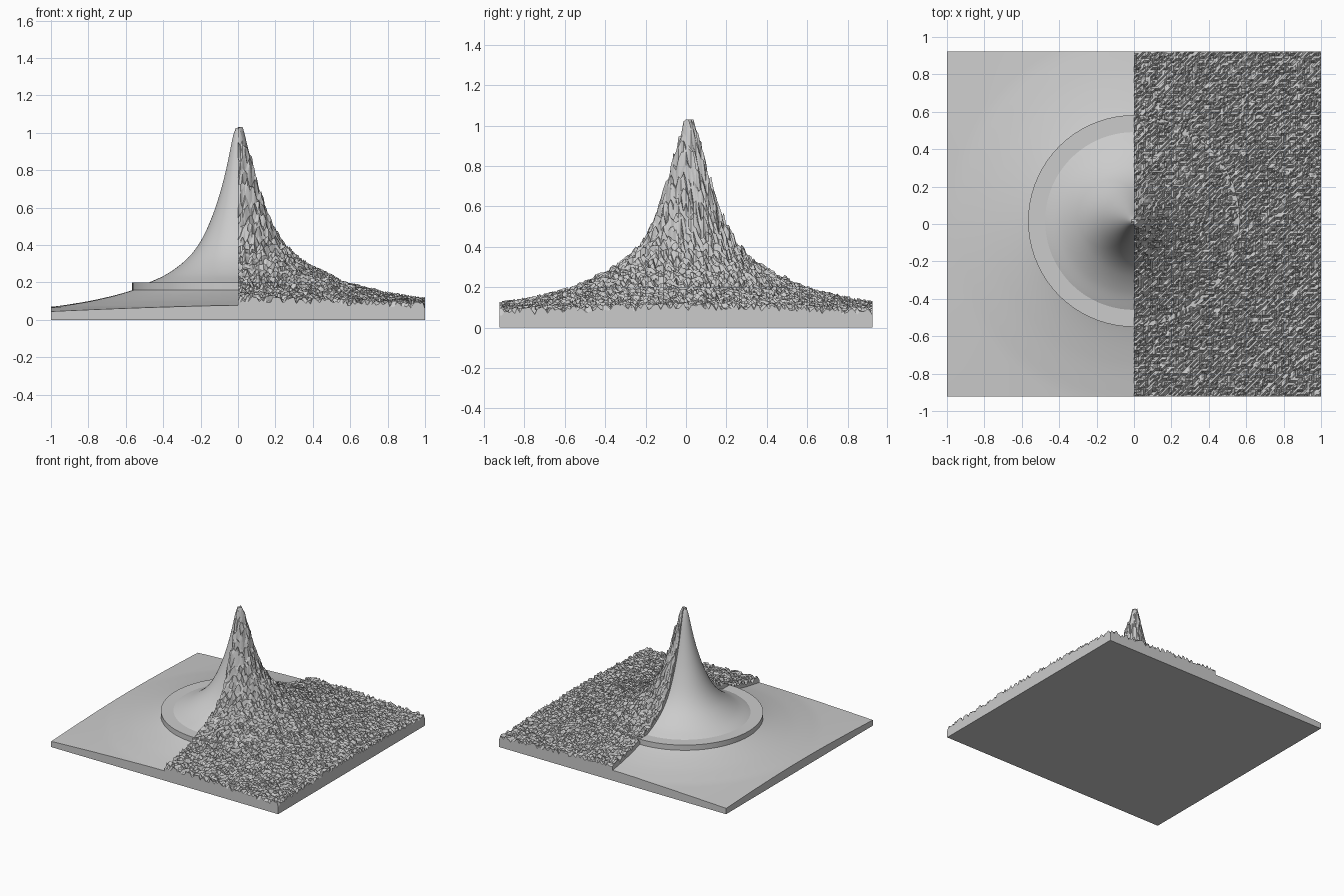
import bpy, bmesh, math, random
from mathutils import Vector

if "Cube" in bpy.data.objects:
    bpy.data.objects.remove(bpy.data.objects["Cube"])

random.seed(4)
HALF_Y = 0.923
CENTRE_Y = 0.016
STEP = 0.0125

# Height of the peak against distance from its axis
PROFILE = [(0, 1.03), (0.02, 1.01), (0.06, 0.82), (0.09, 0.70), (0.13, 0.575),
           (0.18, 0.457), (0.23, 0.375), (0.29, 0.31), (0.38, 0.245), (0.475, 0.2),
           (0.57, 0.157), (0.75, 0.11), (0.92, 0.08), (1.0, 0.07), (1.4, 0.043)]


def slope_at(i):
    a, b = PROFILE[max(i - 1, 0)], PROFILE[min(i + 1, len(PROFILE) - 1)]
    return (b[1] - a[1]) / (b[0] - a[0])


def profile(r):
    """Smooth cubic curve through the profile: returns height and slope."""
    i = 0
    while i < len(PROFILE) - 2 and r > PROFILE[i + 1][0]:
        i += 1
    (r0, z0), (r1, z1) = PROFILE[i], PROFILE[i + 1]
    h = r1 - r0
    t = (r - r0) / h
    m0, m1 = slope_at(i) * h, slope_at(i + 1) * h
    z = ((2*t**3 - 3*t**2 + 1) * z0 + (t**3 - 2*t**2 + t) * m0
         + (3*t**2 - 2*t**3) * z1 + (t**3 - t**2) * m1)
    return z, (z1 - z0) / h


def smooth_height(x, y):
    return profile(math.hypot(x, y - CENTRE_Y))[0]


def rough_height(x, y):
    r = math.hypot(x, y - CENTRE_Y)
    z, slope = profile(r)
    fade = min(1, r / 0.08)
    return min(z + fade * random.uniform(0.012, 0.05) * (1 + 0.4 * abs(slope)), 1.03)


stone = bpy.data.materials.new("grey stone")
stone.use_nodes = True
stone.diffuse_color = (0.6, 0.6, 0.6, 1)
stone.node_tree.nodes["Principled BSDF"].inputs["Base Color"].default_value = (0.6, 0.6, 0.6, 1)


def finish(bm, name):
    bmesh.ops.recalc_face_normals(bm, faces=bm.faces)
    mesh = bpy.data.meshes.new(name)
    bm.to_mesh(mesh)
    bm.free()
    mesh.materials.append(stone)
    obj = bpy.data.objects.new(name, mesh)
    bpy.context.collection.objects.link(obj)
    return obj


def terrain(name, x_start, height):
    """Solid block, one unit wide, whose top follows a height rule."""
    nx, ny = round(1 / STEP), round(2 * HALF_Y / STEP)
    bm = bmesh.new()
    rows = []
    for j in range(ny + 1):
        y = -HALF_Y + 2 * HALF_Y * j / ny
        rows.append([bm.verts.new((x_start + i / nx, y, height(x_start + i / nx, y)))
                     for i in range(nx + 1)])
    for low, high in zip(rows, rows[1:]):
        for i in range(nx):
            bm.faces.new((low[i], low[i + 1], high[i + 1]))
            bm.faces.new((low[i], high[i + 1], high[i]))
    # Straight walls down to a flat underside
    rim = [e for e in bm.edges if e.is_boundary]
    new = bmesh.ops.extrude_edge_only(bm, edges=rim)["geom"]
    for v in new:
        if isinstance(v, bmesh.types.BMVert):
            v.co.z = 0
    bottom = [e for e in new if isinstance(e, bmesh.types.BMEdge) and e.is_boundary]
    bmesh.ops.contextual_create(bm, geom=bottom)
    return finish(bm, name)


smooth_half = terrain("smooth_half", -1, smooth_height)
rough_half = terrain("rough_half", 0, rough_height)

# Flat disc around the peak
bm = bmesh.new()
bmesh.ops.create_cone(bm, cap_ends=True, segments=72, radius1=0.566, radius2=0.566, depth=0.042)
bmesh.ops.translate(bm, verts=bm.verts, vec=Vector((0, CENTRE_Y, 0.179)))
ring_plate = finish(bm, "ring_plate")

for obj in (smooth_half, ring_plate):
    bpy.ops.object.select_all(action="DESELECT")
    obj.select_set(True)
    bpy.context.view_layer.objects.active = obj
    bpy.ops.object.shade_smooth_by_angle(angle=math.radians(40))
